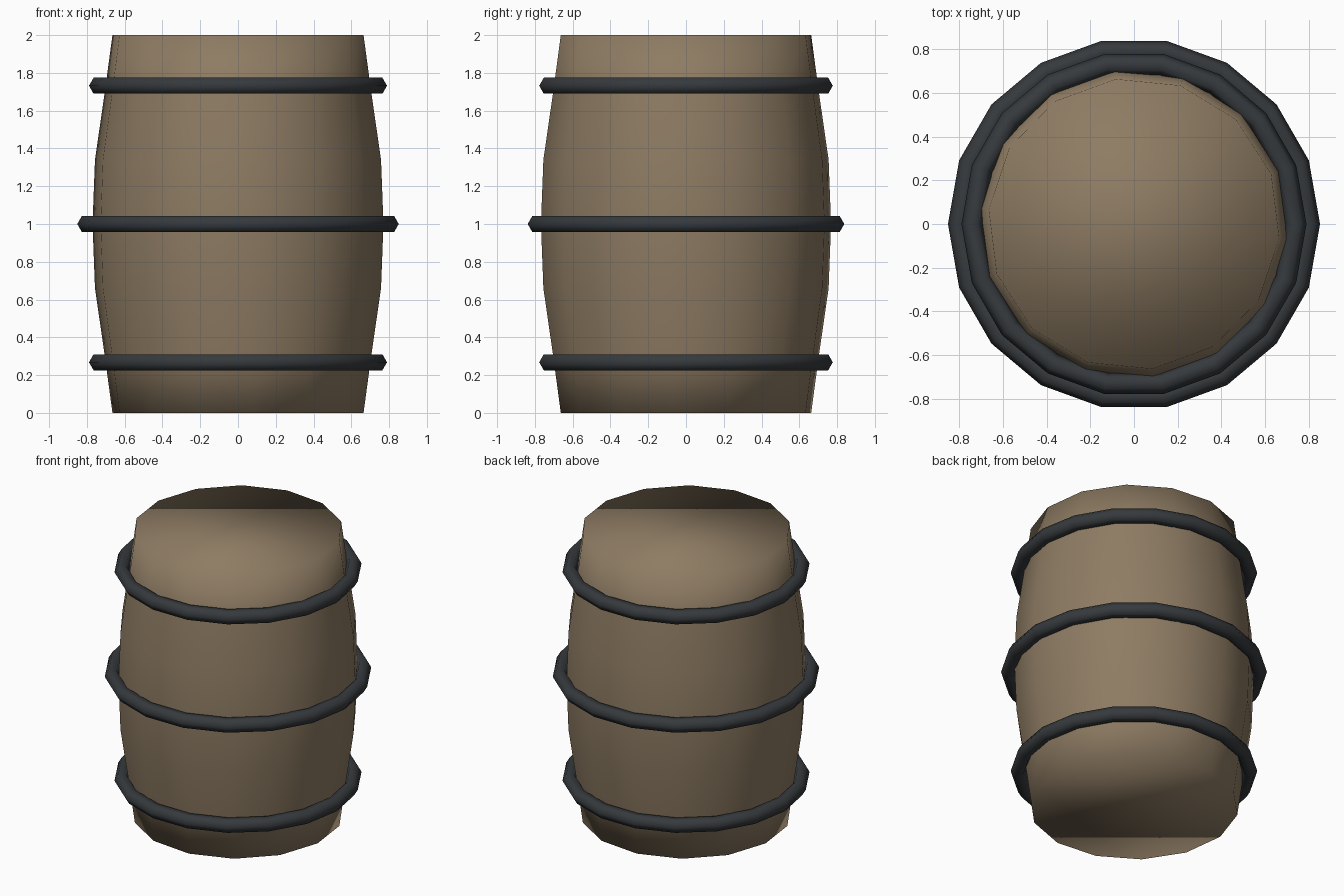
import bpy
import bmesh
from math import radians, cos, sin, tau

if "Cube" in bpy.data.objects:
    bpy.data.objects.remove(bpy.data.objects["Cube"])


def material(name, color):
    m = bpy.data.materials.new(name)
    m.diffuse_color = (*color, 1)
    m.use_nodes = True
    m.node_tree.nodes["Principled BSDF"].inputs["Base Color"].default_value = m.diffuse_color
    return m


wood = material("wood", (0.27, 0.2, 0.125))
iron = material("iron", (0.037, 0.042, 0.047))

# Barrel body: 14-sided lathe of a bulging profile, closed by flat caps
SIDES = 14
half = [(0.668, 0.0), (0.71, 0.31), (0.761, 0.66)]
profile = half + [(0.774, 1.0)] + [(r, 2 - z) for r, z in reversed(half)]
bm = bmesh.new()
rings = []
for r, z in profile:
    angles = [radians(-5.7) + tau * i / SIDES for i in range(SIDES)]
    rings.append([bm.verts.new((r * cos(a), r * sin(a), z)) for a in angles])
for low, high in zip(rings, rings[1:]):
    for i in range(SIDES):
        j = (i + 1) % SIDES
        bm.faces.new((low[i], low[j], high[j], high[i]))
bm.faces.new(rings[0][::-1])
bm.faces.new(rings[-1])
for f in bm.faces:
    f.smooth = True
mesh = bpy.data.meshes.new("barrel_body")
bm.to_mesh(mesh)
bm.free()
mesh.materials.append(wood)
body = bpy.data.objects.new("barrel_body", mesh)
bpy.context.collection.objects.link(body)

# Hoops: 18-sided rings with a hexagonal section
for name, z, r in (("bottom_hoop", 0.268, 0.74),
                   ("middle_hoop", 1.0, 0.802),
                   ("top_hoop", 1.732, 0.74)):
    bpy.ops.mesh.primitive_torus_add(major_segments=18, minor_segments=6,
                                     major_radius=r, minor_radius=0.049,
                                     location=(0, 0, z))
    hoop = bpy.context.object
    hoop.name = name
    hoop.data.materials.append(iron)
    bpy.ops.object.shade_smooth()
